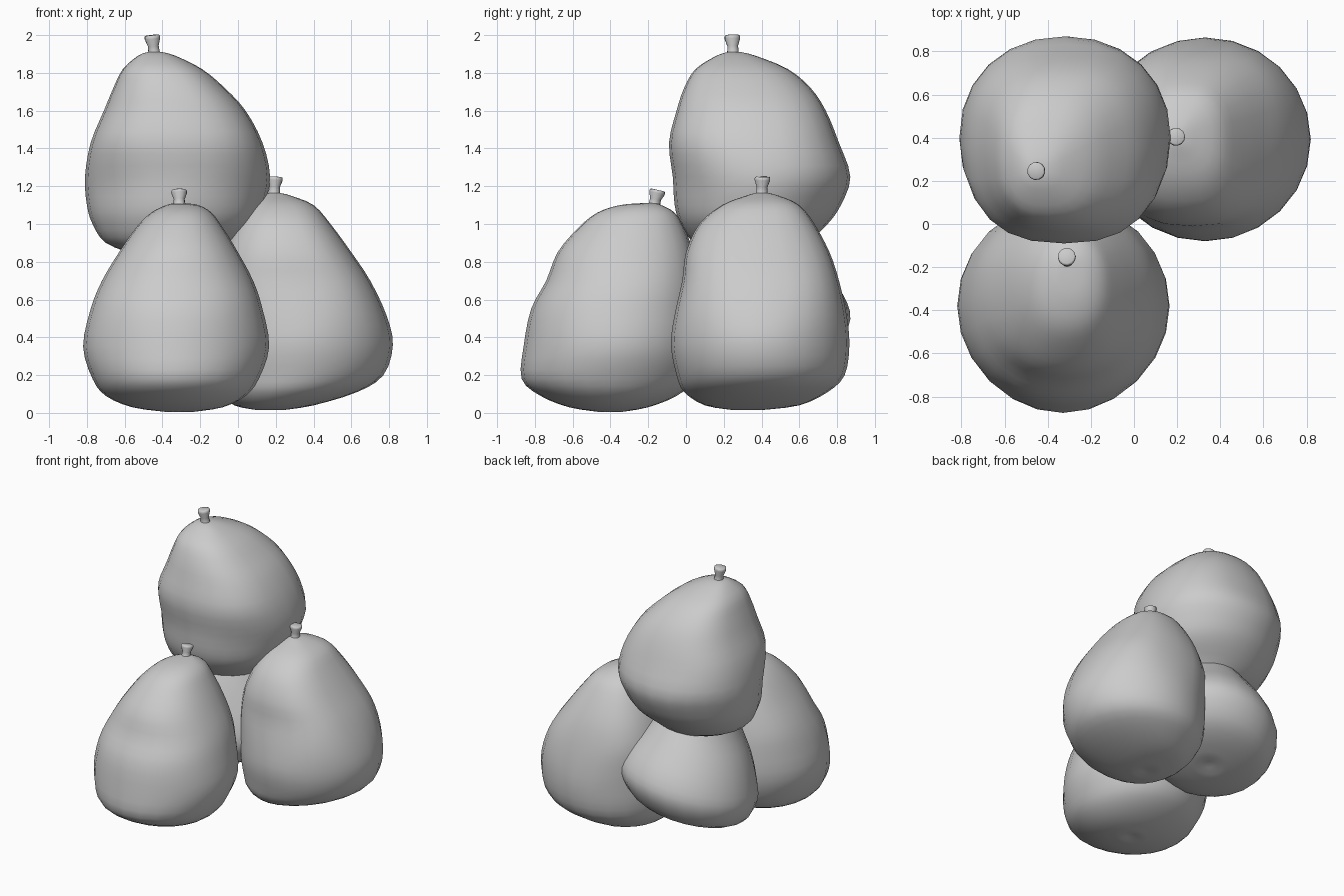
import bpy, bmesh, math
from mathutils import Vector

SEGS = 24


def spline(rows, steps=3):
    # Catmull-Rom smoothing of the section rows
    rows = [Vector(r) for r in rows]
    out = []
    for i in range(len(rows) - 1):
        p0, p1 = rows[max(i - 1, 0)], rows[i]
        p2, p3 = rows[i + 1], rows[min(i + 2, len(rows) - 1)]
        for s in range(steps):
            t = s / steps
            out.append(0.5 * (2 * p1 + (p2 - p0) * t + (2 * p0 - 5 * p1 + 4 * p2 - p3) * t * t
                              + (3 * p1 - p0 - 3 * p2 + p3) * t ** 3))
    return out + [rows[-1]]


def loft(name, rings):
    # Skin closed rings of points and cap both ends with fans
    bm = bmesh.new()
    vs = [[bm.verts.new(p) for p in r] for r in rings]
    for a, b in zip(vs, vs[1:]):
        n = len(a)
        for i in range(n):
            bm.faces.new((a[i], a[(i + 1) % n], b[(i + 1) % n], b[i]))
    for ring, flip in ((vs[0], True), (vs[-1], False)):
        c = bm.verts.new(sum((v.co for v in ring), Vector()) / len(ring))
        for i in range(len(ring)):
            p, q = ring[i], ring[(i + 1) % len(ring)]
            bm.faces.new((q, p, c) if flip else (p, q, c))
    bmesh.ops.recalc_face_normals(bm, faces=bm.faces)
    me = bpy.data.meshes.new(name)
    bm.to_mesh(me)
    bm.free()
    for f in me.polygons:
        f.use_smooth = True
    ob = bpy.data.objects.new(name, me)
    bpy.context.collection.objects.link(ob)
    return ob


def pear(name, rows, stem_base, stem_top, full=0.0, tilt=0.0):
    # Rows are: height, min x, max x, min y, max y
    # full squares off the sections of the upper half
    z, x0, x1, y0, y1 = rows[0]
    cx, cy = (x0 + x1) / 2, (y0 + y1) / 2
    bottom, height = z, rows[-1][0] - z
    # small dimple under the fruit
    dimple = (z + 0.01, cx - 0.03, cx + 0.03, cy - 0.03, cy + 0.03)
    rings = []
    for z, x0, x1, y0, y1 in [dimple] + [tuple(r) for r in spline(rows)]:
        mx, my = (x0 + x1) / 2, (y0 + y1) / 2
        f = min(max(((z - bottom) / height - 0.33) / 0.25, 0), 1)
        e = 2 / (2 + full * f)
        ring = []
        for i in range(SEGS):
            a = 2 * math.pi * i / SEGS
            c, s = math.cos(a), math.sin(a)
            x = mx + (x1 - x0) / 2 * math.copysign(abs(c) ** e, c)
            y = my + (y1 - y0) / 2 * math.copysign(abs(s) ** e, s)
            ring.append((x, y, z + tilt * (x - cx + y - cy)))
        rings.append(ring)
    loft(name, rings)
    # Flared stem
    b, t = Vector(stem_base), Vector(stem_top)
    q = (t - b).to_track_quat('Z', 'Y')
    h = (t - b).length
    prof = [(0, 0.045), (0.3, 0.031), (0.55, 0.029), (0.85, 0.042), (0.97, 0.041), (1, 0.034)]
    loft(name + "_stem", [[b + q @ Vector((r * math.cos(k * math.pi / 6), r * math.sin(k * math.pi / 6), f * h))
                           for k in range(12)] for f, r in prof])


# Front pear
pear("front_pear", [
    (0.005, -0.38, -0.24, -0.46, -0.34), (0.03, -0.56, -0.08, -0.62, -0.20),
    (0.09, -0.70, 0.04, -0.77, -0.05), (0.18, -0.77, 0.11, -0.87, 0.05),
    (0.35, -0.82, 0.165, -0.86, 0.10), (0.55, -0.78, 0.13, -0.82, 0.09),
    (0.70, -0.72, 0.08, -0.74, 0.07), (0.85, -0.63, 0.0, -0.68, 0.04),
    (0.98, -0.54, -0.08, -0.57, -0.01), (1.06, -0.46, -0.14, -0.47, -0.06),
    (1.10, -0.38, -0.21, -0.35, -0.13), (1.11, -0.34, -0.28, -0.24, -0.16)],
    (-0.31, -0.175, 1.07), (-0.312, -0.15, 1.18), full=0.2)

# Right pear
pear("right_pear", [
    (0.015, 0.10, 0.24, 0.25, 0.40), (0.04, -0.02, 0.40, 0.10, 0.60),
    (0.11, -0.10, 0.63, -0.01, 0.75), (0.20, -0.14, 0.77, -0.05, 0.84),
    (0.36, -0.16, 0.82, -0.08, 0.865), (0.52, -0.14, 0.785, -0.06, 0.85),
    (0.70, -0.12, 0.70, -0.02, 0.81), (0.85, -0.08, 0.60, 0.0, 0.76),
    (1.0, -0.01, 0.49, 0.07, 0.68), (1.10, 0.06, 0.40, 0.19, 0.60),
    (1.15, 0.13, 0.28, 0.32, 0.49), (1.165, 0.17, 0.22, 0.37, 0.43)],
    (0.19, 0.40, 1.13), (0.196, 0.405, 1.25), full=0.55)

# Top pear
pear("top_pear", [
    (0.82, -0.40, -0.20, 0.25, 0.45), (0.84, -0.54, -0.10, 0.15, 0.55),
    (0.90, -0.70, -0.03, 0.04, 0.64), (1.0, -0.77, 0.09, -0.03, 0.75),
    (1.10, -0.80, 0.14, -0.06, 0.82), (1.25, -0.81, 0.17, -0.07, 0.87),
    (1.43, -0.78, 0.13, -0.09, 0.81), (1.60, -0.71, 0.04, -0.05, 0.74),
    (1.72, -0.66, -0.07, -0.01, 0.66), (1.82, -0.61, -0.19, 0.05, 0.54),
    (1.89, -0.53, -0.33, 0.16, 0.37), (1.91, -0.48, -0.40, 0.22, 0.29)],
    (-0.44, 0.25, 1.87), (-0.455, 0.245, 2.0), full=0.5)

# Back left pear, leaning, its tip buried in the top pear
pear("back_pear", [
    (0.20, -0.40, -0.22, 0.34, 0.50), (0.22, -0.56, -0.06, 0.18, 0.67),
    (0.28, -0.71, 0.08, 0.03, 0.80), (0.42, -0.78, 0.16, -0.05, 0.87),
    (0.56, -0.76, 0.12, -0.05, 0.83), (0.72, -0.70, 0.02, -0.02, 0.72),
    (0.88, -0.61, -0.09, 0.03, 0.60), (1.05, -0.54, -0.22, 0.10, 0.48),
    (1.18, -0.48, -0.31, 0.18, 0.37), (1.21, -0.42, -0.36, 0.24, 0.30)],
    (-0.39, 0.27, 1.16), (-0.41, 0.25, 1.28), tilt=0.17)
